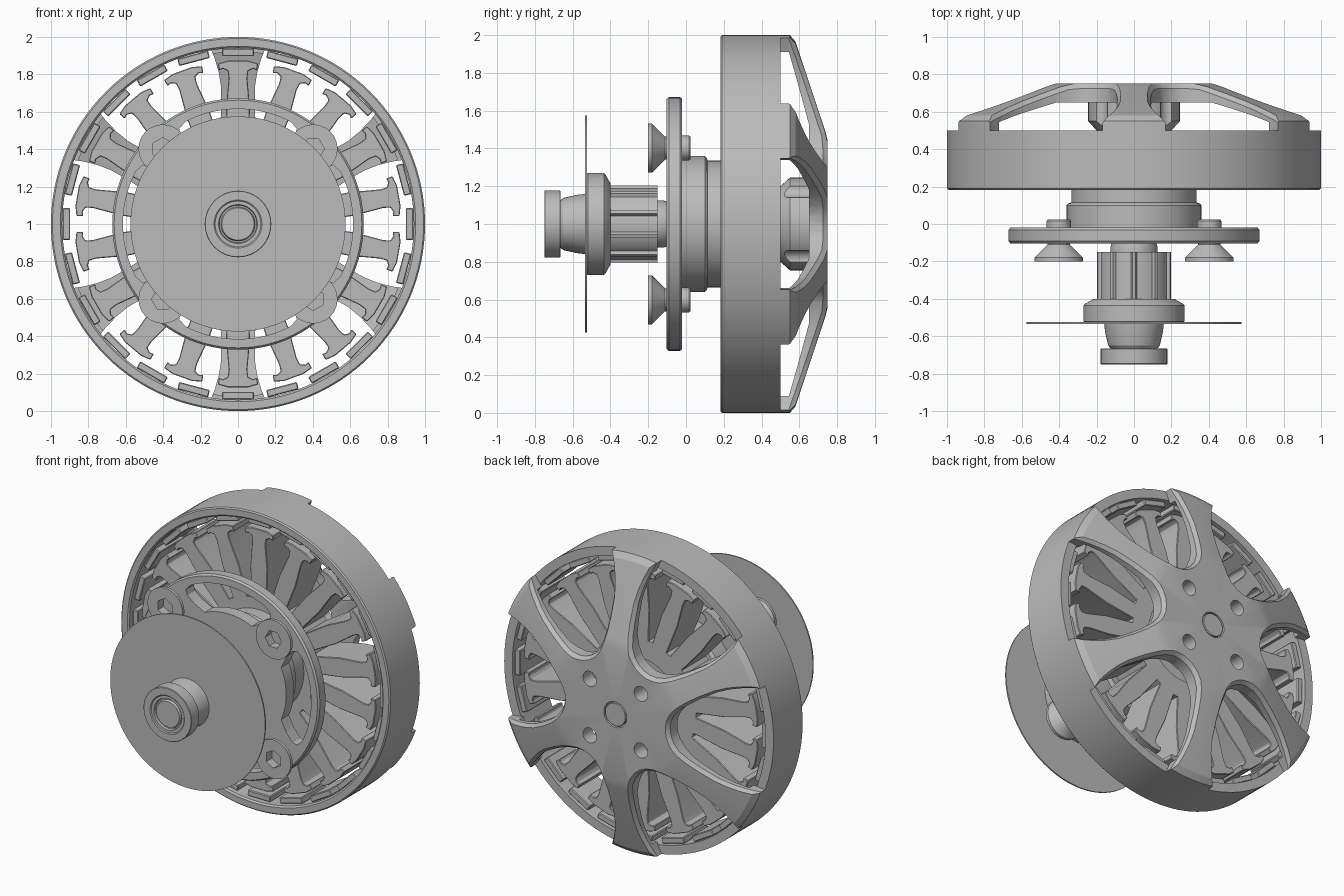
import bpy, bmesh
from math import radians, cos, sin, hypot, tau

if "Cube" in bpy.data.objects:
    bpy.data.objects.remove(bpy.data.objects["Cube"], do_unlink=True)

# One plain grey metal
metal = bpy.data.materials.new("grey_metal")
metal.use_nodes = True
grey = (0.5, 0.5, 0.5, 1)
metal.diffuse_color = grey
metal.node_tree.nodes["Principled BSDF"].inputs["Base Color"].default_value = grey


def finish(name, bm):
    """Turn a bmesh into an object whose origin sits on the motor axis."""
    bmesh.ops.recalc_face_normals(bm, faces=bm.faces)
    mesh = bpy.data.meshes.new(name)
    bm.to_mesh(mesh)
    bm.free()
    mesh.materials.append(metal)
    obj = bpy.data.objects.new(name, mesh)
    obj.location.z = 1
    bpy.context.collection.objects.link(obj)
    smooth(obj)
    return obj


def smooth(obj):
    obj.data.shade_smooth()
    obj.data.set_sharp_from_angle(angle=radians(22))


def lathe(name, profile, steps=96, closed=False, centre=(0, 0)):
    """Spin (y, radius) points about the y axis."""
    bm = bmesh.new()
    verts = [bm.verts.new((r, y, 0)) for y, r in profile]
    pairs = list(zip(verts, verts[1:]))
    if closed:
        pairs.append((verts[-1], verts[0]))
    edges = [bm.edges.new(p) for p in pairs]
    bmesh.ops.spin(bm, geom=verts + edges, cent=(0, 0, 0), axis=(0, 1, 0),
                   angle=tau, steps=steps, use_duplicate=False)
    bmesh.ops.remove_doubles(bm, verts=bm.verts, dist=1e-5)
    bmesh.ops.translate(bm, verts=bm.verts, vec=(centre[0], 0, centre[1]))
    return finish(name, bm)


def loft(name, start, end):
    """Join two matching loops of (x, y, z) points into a solid."""
    bm = bmesh.new()
    front = [bm.verts.new(p) for p in start]
    back = [bm.verts.new(p) for p in end]
    bm.faces.new(front)
    bm.faces.new(back[::-1])
    n = len(front)
    for i in range(n):
        j = (i + 1) % n
        bm.faces.new((front[i], back[i], back[j], front[j]))
    return finish(name, bm)


def prism(name, outline, y0, y1):
    """Extrude an (x, z) outline along y."""
    return loft(name, [(x, y0, z) for x, z in outline], [(x, y1, z) for x, z in outline])


def mirrored(side):
    return side + [(-x, z) for x, z in side[::-1]]


def disc(cx, cz, r, n):
    return [(cx + r * cos(tau * i / n), cz + r * sin(tau * i / n)) for i in range(n)]


def arc(r, a0, a1, n):
    angles = [radians(a0 + (a1 - a0) * i / n) for i in range(n + 1)]
    return [(r * cos(a), r * sin(a)) for a in angles]


def widen(outline, d):
    """Move each point of a counter-clockwise outline outward by d."""
    result = []
    for i, (x, z) in enumerate(outline):
        (ax, az), (bx, bz) = outline[i - 1], outline[(i + 1) % len(outline)]
        length = hypot(bx - ax, bz - az)
        result.append((x + d * (bz - az) / length, z - d * (bx - ax) / length))
    return result


def around(obj, count):
    """Repeat an object evenly about the motor axis."""
    copies = [obj]
    for i in range(1, count):
        c = obj.copy()
        c.rotation_euler.y = tau * i / count
        bpy.context.collection.objects.link(c)
        copies.append(c)
    return copies


def bake(obj):
    deps = bpy.context.evaluated_depsgraph_get()
    mesh = bpy.data.meshes.new_from_object(obj.evaluated_get(deps))
    obj.modifiers.clear()
    obj.data = mesh
    smooth(obj)


def cut(obj, cutters):
    for c in cutters:
        m = obj.modifiers.new("cut", 'BOOLEAN')
        m.operation = 'DIFFERENCE'
        m.solver = 'EXACT'
        m.object = c
    bake(obj)


def bevel(obj, width):
    m = obj.modifiers.new("bevel", 'BEVEL')
    m.width = width
    m.segments = 1
    m.limit_method = 'ANGLE'
    bake(obj)


def discard(objs):
    for o in objs:
        bpy.data.objects.remove(o, do_unlink=True)


# Rotor: outer ring
lathe("rotor_ring", [(0.183, 0.95), (0.183, 0.992), (0.191, 1.0), (0.5, 1.0),
                     (0.5, 0.94), (0.193, 0.94)], 128, True)

# Rotor: back bell with six chamfered windows between flared spokes
bell = lathe("rotor_bell", [(0.5, 0.92), (0.5, 1.0), (0.55, 1.0), (0.58, 0.965),
                            (0.735, 0.5), (0.75, 0.44), (0.75, 0.085),
                            (0.65, 0.085), (0.65, 0.54), (0.545, 0.92)], 128, True)
half = [(0.39, 0), (0.395, 0.045), (0.415, 0.09), (0.455, 0.14), (0.51, 0.185),
        (0.58, 0.232), (0.68, 0.288), (0.75, 0.315), (0.83, 0.335),
        (0.9, 0.345), (0.97, 0.35), (1.1, 0.36)]
opening = [(x, -z) for x, z in half] + half[:0:-1]
windows = around(prism("window_cutter", opening, 0.45, 0.85), 6)


def chamfer_loop(offset, lift):
    """Window outline laid along the sloping back of the bell."""
    return [(x, 0.75 - 0.335 * max(0, hypot(*p) - 0.46) + lift, z)
            for p, (x, z) in zip(opening, widen(opening, offset))]


chamfers = around(loft("chamfer_cutter", chamfer_loop(-0.003, -0.03),
                       chamfer_loop(0.048, 0.04)), 6)
holes = around(prism("hole_cutter", disc(0.19, 0.19, 0.05, 32), 0.4, 0.9), 4)
cut(bell, windows + chamfers + holes)
boss = lathe("rotor_boss", [(0.5, 0), (0.5, 0.2), (0.55, 0.245), (0.655, 0.245), (0.655, 0)], 64)
cut(boss, holes)
discard(windows + chamfers + holes)

# Magnets lining the ring
magnet = prism("magnet", mirrored([(0.085, 0.897), (0.085, 0.937)]), 0.22, 0.48)
bevel(magnet, 0.005)
around(magnet, 24)

# Stator: hub ring and eighteen T-shaped teeth
lathe("stator_hub", [(0.22, 0.28), (0.22, 0.41), (0.48, 0.41), (0.48, 0.28)], 72, True)
tooth = prism("stator_tooth", mirrored([(0.055, 0.36), (0.064, 0.62), (0.05, 0.78),
                                        (0.055, 0.818), (0.08, 0.83), (0.102, 0.822),
                                        (0.108, 0.858), (0.055, 0.873)]), 0.22, 0.48)
bevel(tooth, 0.004)
around(tooth, 18)

# Bearing housing behind the mounting plate
lathe("bearing_housing", [(-0.03, 0), (-0.03, 0.36), (0.1, 0.36), (0.11, 0.35),
                          (0.115, 0.335), (0.22, 0.335), (0.22, 0.29),
                          (0.46, 0.29), (0.46, 0.2), (0.44, 0.19), (0.44, 0)])

# Mounting plate with four curved openings
plate = lathe("mounting_plate", [(-0.103, 0), (-0.103, 0.662), (-0.091, 0.672),
                                 (-0.032, 0.672), (-0.02, 0.662), (-0.02, 0)])
bean = (arc(0.615, -27, 27, 18) + [(0.51, 0.315), (0.475, 0.305), (0.43, 0.25)]
        + arc(0.43, 24, -24, 12) + [(0.43, -0.25), (0.475, -0.305), (0.51, -0.315)])
beans = around(prism("opening_cutter", bean, -0.2, 0.1), 4)
cut(plate, beans)
discard(beans)

# Countersunk hex screws on the diagonals
screw = lathe("mounting_screw", [(-0.2, 0), (-0.2, 0.13), (-0.18, 0.13), (-0.11, 0.06),
                                 (-0.02, 0.06), (-0.02, 0.066), (0.015, 0.066),
                                 (0.025, 0.058), (0.025, 0)], 36, centre=(0.402, 0.402))
socket = prism("socket_cutter", disc(0.402, 0.402, 0.06, 6), -0.25, -0.14)
cut(screw, [socket])
discard([socket])
around(screw, 4)

# Shaft and spacer collar
lathe("shaft", [(-0.6, 0), (-0.6, 0.078), (0.745, 0.078), (0.75, 0.074), (0.75, 0)], 48)
lathe("shaft_spacer", [(-0.16, 0), (-0.16, 0.125), (-0.12, 0.125), (-0.1, 0.118), (-0.1, 0)], 48)

# Fluted adapter with its flange
lathe("adapter_body", [(-0.42, 0), (-0.42, 0.188), (-0.15, 0.188), (-0.15, 0)], 60)
rib = prism("adapter_rib", mirrored([(0.018, 0.18), (0.009, 0.205)]), -0.42, -0.15)
around(rib, 10)
lathe("adapter_flange", [(-0.525, 0), (-0.525, 0.265), (-0.52, 0.27), (-0.435, 0.27),
                         (-0.427, 0.262), (-0.4, 0.215), (-0.4, 0)])

# Thin disc clamped by the tapered nut and end cap
lathe("thin_disc", [(-0.534, 0), (-0.534, 0.575), (-0.525, 0.575), (-0.525, 0)], 128)
lathe("tapered_nut", [(-0.53, 0), (-0.53, 0.16), (-0.58, 0.154), (-0.65, 0.138),
                      (-0.668, 0.122), (-0.668, 0)], 64)
lathe("end_cap", [(-0.665, 0), (-0.665, 0.175), (-0.668, 0.178), (-0.747, 0.178),
                  (-0.75, 0.175), (-0.75, 0.128), (-0.745, 0.122), (-0.745, 0.104),
                  (-0.73, 0.1), (-0.73, 0.092), (-0.745, 0.086), (-0.745, 0)], 64)
